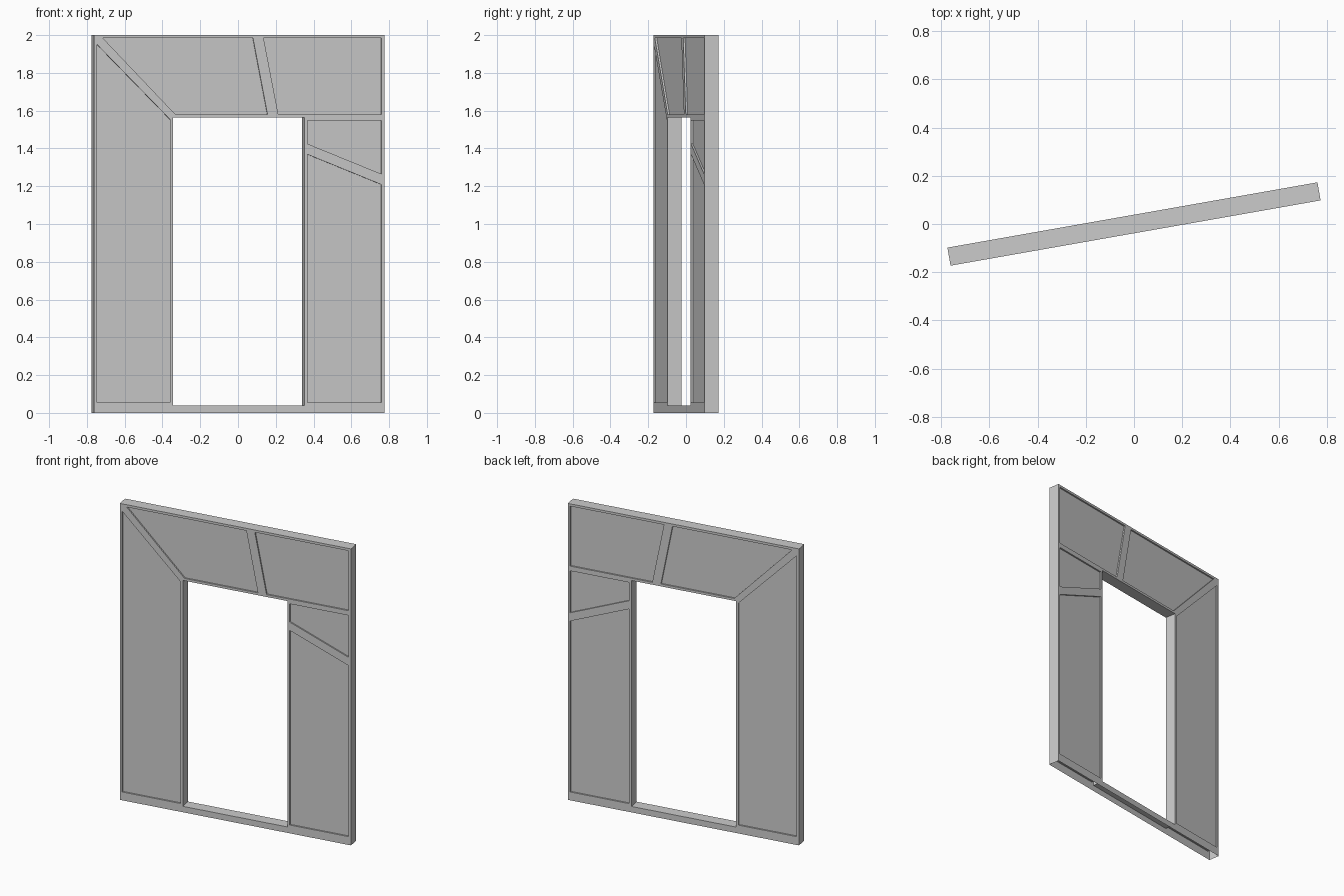
import bpy, bmesh, math

if "Cube" in bpy.data.objects:
    bpy.data.objects.remove(bpy.data.objects["Cube"])

W, H, T = 0.78, 2.0, 0.038        # half width, height, half thickness
L, R, SILL, HEAD = -0.355, 0.35, 0.04, 1.564   # doorway opening
M, DEPTH = 0.016, 0.01            # panel margin and recess depth
ANGLE = math.radians(10)

OUTER = [(-W, 0), (W, 0), (W, H), (-W, H)]
OPENING = [(L, SILL), (R, SILL), (R, HEAD), (L, HEAD)]
lo, top, hd = SILL + M, H - M, HEAD + M
PANELS = [
    [(-W + M, lo), (L - M, lo), (L - M, 1.553), (-W + M, 1.95)],         # left leg
    [(L + 0.012, hd), (0.152, hd), (0.074, top), (-0.733, top)],         # head, left
    [(0.21, hd), (W - M, hd), (W - M, top), (0.131, top)],               # head, right
    [(R + M, 1.425), (W - M, 1.265), (W - M, HEAD - M), (R + M, HEAD - M)],  # right leg, upper
    [(R + M, lo), (W - M, lo), (W - M, 1.209), (R + M, 1.369)],          # right leg, lower
]


def finish(name, bm):
    bmesh.ops.remove_doubles(bm, verts=bm.verts, dist=1e-5)
    me = bpy.data.meshes.new(name)
    bm.to_mesh(me)
    bm.free()
    ob = bpy.data.objects.new(name, me)
    ob.rotation_euler.z = ANGLE
    bpy.context.collection.objects.link(ob)
    return ob


def ring(bm, pts, y):
    return [bm.verts.new((x, y, z)) for x, z in pts]


def loop_edges(bm, vs):
    return [bm.edges.new((vs[i], vs[i - 1])) for i in range(len(vs))]


def walls(bm, a, b, flip=False, skip=()):
    for i in range(len(a)):
        if i not in skip:
            j = (i + 1) % len(a)
            f = [a[i], a[j], b[j], b[i]]
            bm.faces.new(f[::-1] if flip else f)


# Hollow frame shell: front and back sheets with holes, open underneath
bm = bmesh.new()
outer, inner = [], []
for s in (-1, 1):
    o, i = ring(bm, OUTER, s * T), ring(bm, OPENING, s * T)
    outer.append(o)
    inner.append(i)
    edges = loop_edges(bm, o) + loop_edges(bm, i)
    for p in PANELS:
        edges += loop_edges(bm, ring(bm, p, s * T))
    res = bmesh.ops.triangle_fill(bm, edges=edges, use_beauty=True, normal=(0, s, 0))
    for f in res["geom"]:
        if isinstance(f, bmesh.types.BMFace):
            f.normal_update()
            if f.normal.y * s < 0:
                f.normal_flip()
walls(bm, outer[0], outer[1], flip=True, skip=(0,))   # ends and top, no bottom
walls(bm, inner[0], inner[1])                         # jambs, head and sill
bm.normal_update()
# outside walls face away from the body, opening walls face into the doorway
for f in bm.faces:
    if abs(f.normal.y) < 0.5:
        c = f.calc_center_median()
        is_outer = abs(c.x) > W - 1e-4 or c.z > H - 1e-4
        out = f.normal.x * c.x + f.normal.z * (c.z - 0.8)
        if (out > 0) != is_outer:
            f.normal_flip()
finish("frame_shell", bm)

# Recessed panels on both faces
bm = bmesh.new()
for s in (-1, 1):
    for p in PANELS:
        rim, floor = ring(bm, p, s * T), ring(bm, p, s * (T - DEPTH))
        bm.faces.new(floor if s < 0 else floor[::-1])
        walls(bm, rim, floor, flip=(s > 0))
finish("recessed_panels", bm)
